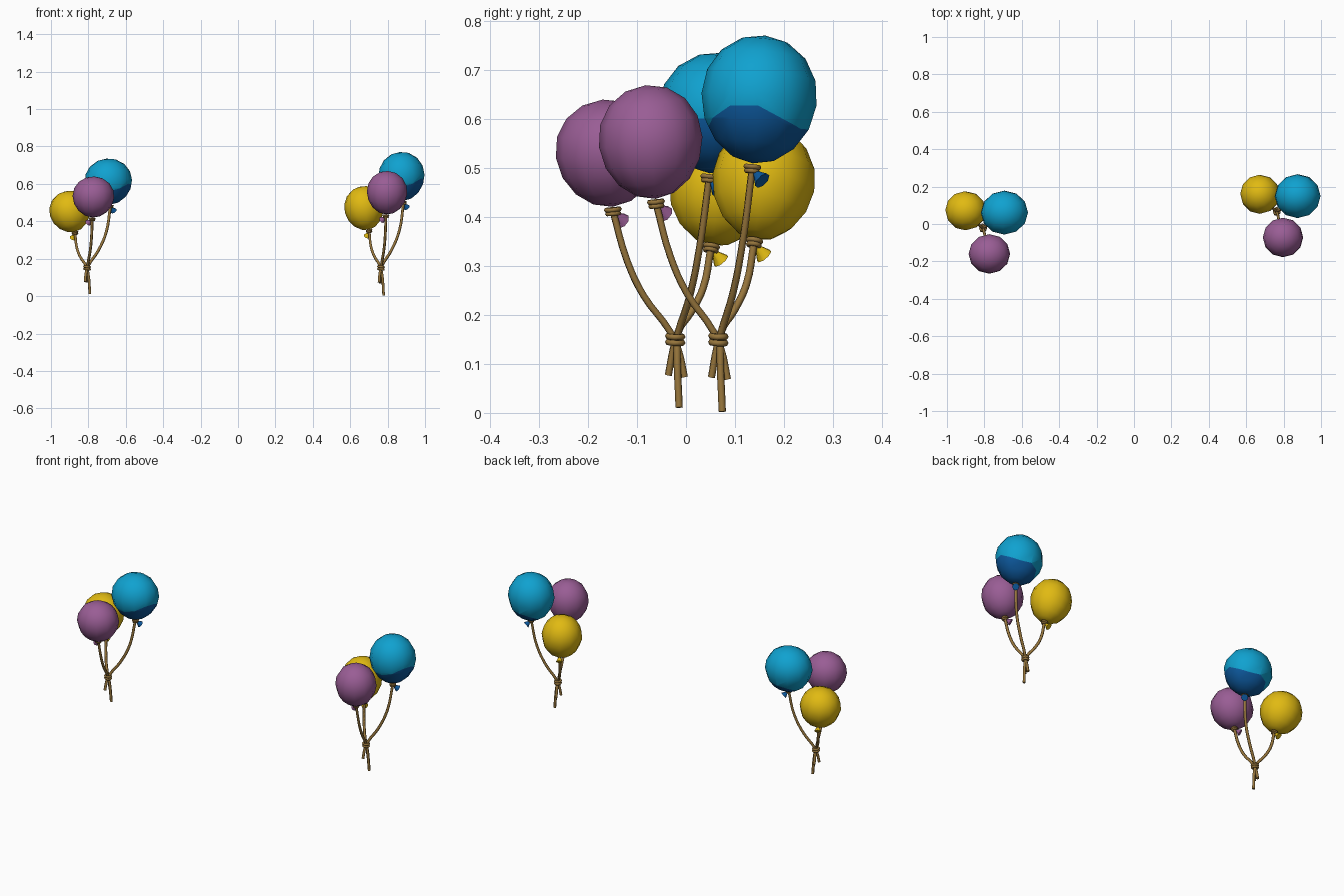
import bpy, bmesh, math
from mathutils import Vector, Matrix

if "Cube" in bpy.data.objects:
    bpy.data.objects.remove(bpy.data.objects["Cube"])


def material(name, rgb):
    m = bpy.data.materials.new(name)
    m.diffuse_color = (*rgb, 1)
    m.use_nodes = True
    m.node_tree.nodes["Principled BSDF"].inputs["Base Color"].default_value = m.diffuse_color
    return m


YELLOW = material("yellow", (0.75, 0.49, 0.006))
SKY = material("sky_blue", (0.005, 0.36, 0.63))
NAVY = material("deep_blue", (0.004, 0.10, 0.34))
PURPLE = material("purple", (0.32, 0.11, 0.30))
ROPE = material("rope_brown", (0.31, 0.18, 0.045))


def place(name, bm, mats, matrix):
    me = bpy.data.meshes.new(name)
    bm.to_mesh(me)
    bm.free()
    for m in mats:
        me.materials.append(m)
    ob = bpy.data.objects.new(name, me)
    bpy.context.collection.objects.link(ob)
    for p in me.polygons:
        p.use_smooth = True
    me.transform(matrix)
    return ob


def toward(loc, axis):
    """Frame at loc with its z along axis."""
    rot = Vector(axis).to_track_quat('Z', 'Y').to_matrix().to_4x4()
    return Matrix.Translation(loc) @ rot


def lean(axis):
    """Smallest rotation taking z to axis."""
    return Vector((0, 0, 1)).rotation_difference(Vector(axis)).to_matrix().to_4x4()


def paint_line(v):
    """Signed height above the wavy two-tone boundary."""
    a = math.atan2(v.y, v.x)
    return v.z - (-0.055 + 0.025 * math.cos(a) + 0.012 * math.cos(3 * a + 0.7))


def balloon(name, center, size, axis, mats, M):
    bm = bmesh.new()
    bmesh.ops.create_uvsphere(bm, u_segments=12, v_segments=8, radius=1)
    for v in bm.verts:
        taper = 1 + 0.05 * v.co.z          # slightly fuller on top
        v.co = Vector((v.co.x * size[0] * taper, v.co.y * size[1] * taper,
                       v.co.z * size[2]))
    if len(mats) > 1:
        # cut the wavy line between both colours
        cuts = []
        for e in list(bm.edges):
            a, b = e.verts
            fa, fb = paint_line(a.co), paint_line(b.co)
            if fa * fb < 0:
                cuts.append(bmesh.utils.edge_split(e, a, fa / (fa - fb))[1])
        bmesh.ops.connect_verts(bm, verts=cuts)
        for f in bm.faces:
            f.material_index = int(sum(paint_line(v.co) for v in f.verts) < 0)
    return place(name, bm, mats, M @ Matrix.Translation(center) @ lean(axis))


def ring(name, loc, axis, major, minor, M):
    bm = bmesh.new()
    nu, nv = 12, 6
    grid = []
    for i in range(nu):
        u = math.tau * i / nu
        row = []
        for j in range(nv):
            w = math.tau * j / nv
            r = major + minor * math.cos(w)
            row.append(bm.verts.new((r * math.cos(u), r * math.sin(u), minor * math.sin(w))))
        grid.append(row)
    for i in range(nu):
        for j in range(nv):
            k, l = (i + 1) % nu, (j + 1) % nv
            bm.faces.new((grid[i][j], grid[k][j], grid[k][l], grid[i][l]))
    place(name, bm, [ROPE], M @ toward(loc, axis))


def mouth(name, neck, direction, mat, M):
    """Small flared cone of the tied balloon end."""
    d = Vector(direction).normalized()
    bm = bmesh.new()
    bmesh.ops.create_cone(bm, cap_ends=True, segments=8, radius1=0.004,
                          radius2=0.018, depth=0.026)
    ob = place(name, bm, [mat], M @ toward(Vector(neck) + d * 0.022, d))
    for p in ob.data.polygons:
        p.use_smooth = len(p.vertices) == 4


def rope(name, points, M, radius=0.0075):
    cu = bpy.data.curves.new(name, 'CURVE')
    cu.dimensions = '3D'
    cu.bevel_depth = radius
    cu.bevel_resolution = 1
    cu.use_fill_caps = True
    cu.resolution_u = 4
    sp = cu.splines.new('BEZIER')
    sp.bezier_points.add(len(points) - 1)
    for bp, p in zip(sp.bezier_points, points):
        bp.co = p
        bp.handle_left_type = bp.handle_right_type = 'AUTO'
    cu.materials.append(ROPE)
    ob = bpy.data.objects.new(name, cu)
    bpy.context.collection.objects.link(ob)
    ob.matrix_world = M
    bpy.ops.object.select_all(action='DESELECT')
    ob.select_set(True)
    bpy.context.view_layer.objects.active = ob
    bpy.ops.object.convert(target='MESH')


# colour, materials, centre, half sizes, neck, mouth direction, string path below the neck
BALLOONS = [
    ("blue", [SKY, NAVY], (0.112, 0.083, 0.462), (0.124, 0.118, 0.124),
     (0.122, 0.069, 0.328), (0.5, 0.6, -0.65),
     [(0.100, 0.050, 0.19), (0.057, 0.030, 0.09), (0.008, 0.006, 0.015),
      (-0.004, -0.004, -0.02), (-0.010, -0.014, -0.073)]),
    ("yellow", [YELLOW], (-0.090, 0.092, 0.302), (0.107, 0.105, 0.112),
     (-0.063, 0.073, 0.186), (-0.35, 0.6, -0.75),
     [(-0.053, 0.057, 0.105), (-0.033, 0.032, 0.055), (-0.007, 0.006, 0.015),
      (0.004, 0.004, -0.02), (0.015, 0.008, -0.139)]),
    ("purple", [PURPLE], (0.033, -0.138, 0.380), (0.109, 0.106, 0.110),
     (0.027, -0.127, 0.261), (-0.65, 0.5, -0.55),
     [(0.023, -0.098, 0.16), (0.016, -0.065, 0.09), (0.003, -0.010, 0.015),
      (0.0, 0.006, -0.02), (-0.002, 0.019, -0.077)]),
]

# two bunches, each placed and scaled about its rope knot
BUNCHES = [("left", (-0.807, -0.022, 0.15), (1.02, 1.0, 1.0)),
           ("right", (0.764, 0.066, 0.15), (0.99, 1.0, 1.06))]

for side, origin, scale in BUNCHES:
    M = Matrix.Translation(origin) @ Matrix.Diagonal((*scale, 1))
    for colour, mats, center, size, neck, out, path in BALLOONS:
        axis = (Vector(center) - Vector(neck)).normalized()
        tag = side + "_" + colour
        balloon(tag + "_balloon", center, size, axis, mats, M)
        mouth(tag + "_mouth", neck, out, mats[-1], M)
        rope(tag + "_string", [neck] + path, M)
        # wraps around the balloon neck
        for k in (-1, 1):
            ring(tag + "_neck_wrap", Vector(neck) + axis * 0.004 * k, axis,
                 0.0125 + 0.001 * k, 0.005, M)
    # wraps tying the strings together
    for z in (-0.006, 0.006):
        ring(side + "_knot_wrap", (0, 0, z), (0.1, 0.05, 1), 0.0145, 0.0065, M)
